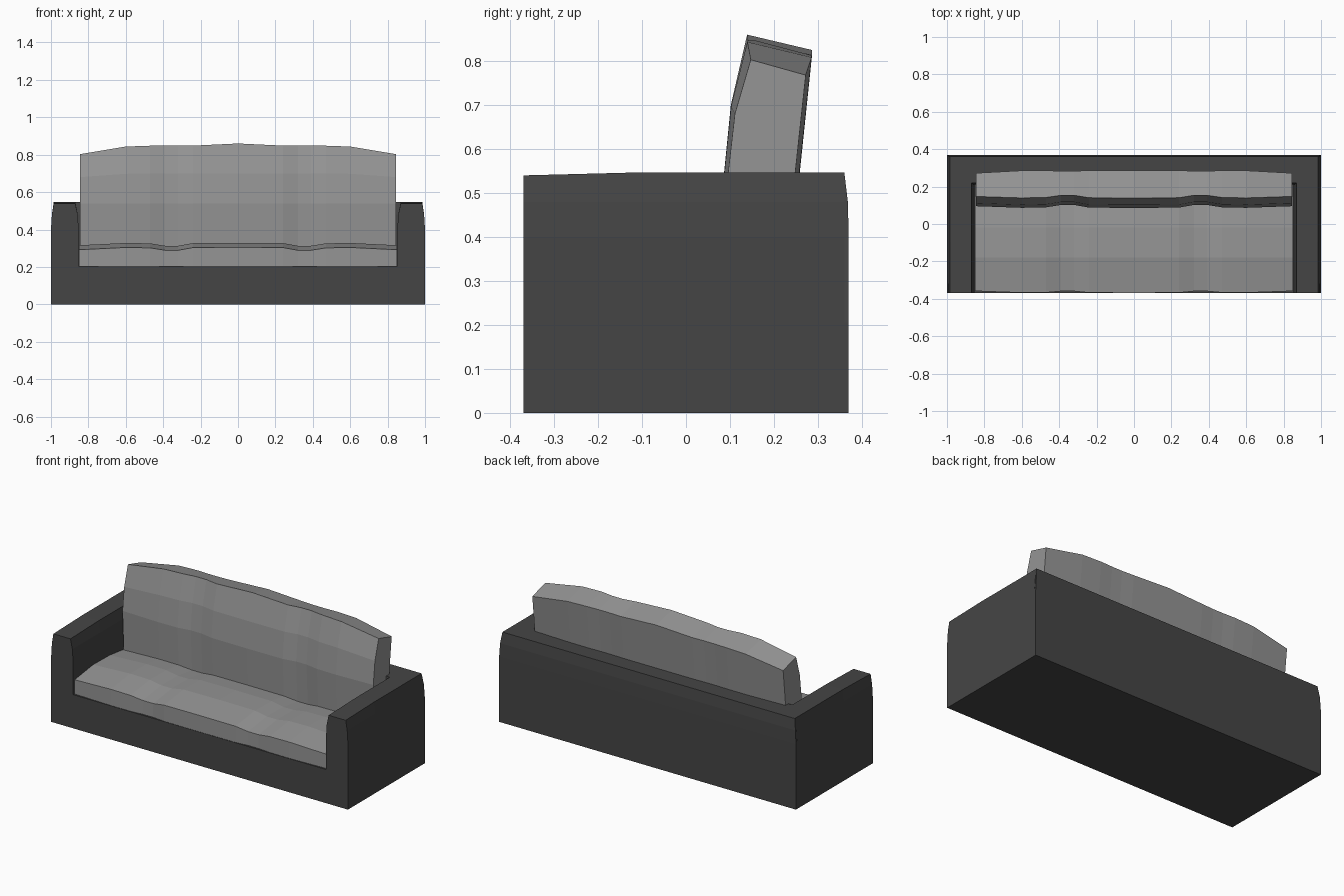
import bpy, bmesh

if "Cube" in bpy.data.objects:
    bpy.data.objects.remove(bpy.data.objects["Cube"])

def material(name, v):
    m = bpy.data.materials.new(name)
    m.diffuse_color = (v, v, v, 1)
    m.use_nodes = True
    m.node_tree.nodes["Principled BSDF"].inputs["Base Color"].default_value = m.diffuse_color
    return m

DARK = material("charcoal fabric", 0.06)
LIGHT = material("grey cushion fabric", 0.30)

def finish(name, bm, mat):
    bmesh.ops.recalc_face_normals(bm, faces=bm.faces)
    me = bpy.data.meshes.new(name)
    bm.to_mesh(me)
    bm.free()
    me.materials.append(mat)
    ob = bpy.data.objects.new(name, me)
    bpy.context.collection.objects.link(ob)
    return ob

def loft(name, sections, mat):
    """Skin a list of closed sections with equal point counts, capping both ends."""
    bm = bmesh.new()
    rings = [[bm.verts.new(p) for p in s] for s in sections]
    n = len(rings[0])
    for a, b in zip(rings, rings[1:]):
        for i in range(n):
            j = (i + 1) % n
            bm.faces.new((a[i], a[j], b[j], b[i]))
    bm.faces.new(rings[0])
    bm.faces.new(rings[-1])
    return finish(name, bm, mat)

# Base slab
loft("base", [[(-1, y, 0), (1, y, 0), (1, y, 0.205), (-1, y, 0.205)]
              for y in (-0.37, 0.37)], DARK)

# Arms, tapering slightly towards the top and softened at the front
def arm(name, s):
    def section(y, top):
        pts = [(1, 0.2), (1, 0.40), (0.995, 0.48), (0.985, top), (0.87, top),
               (0.857, 0.48), (0.852, 0.40), (0.852, 0.2)]
        return [(s * x, y, z) for x, z in pts]
    loft(name, [section(-0.37, 0.54), section(-0.1, 0.547), section(0.36, 0.547)], DARK)

arm("left_arm", -1)
arm("right_arm", 1)

# Back wall behind the cushion
back = [(0.37, 0.2), (0.37, 0.40), (0.368, 0.48), (0.36, 0.547), (0.22, 0.547), (0.21, 0.48), (0.21, 0.2)]
taper = {0.547: 0.985, 0.48: 0.995}
loft("back_wall", [[(s * taper.get(z, 1), y, z) for y, z in back] for s in (-1, 1)], DARK)

# Cushion columns: x, dip amount (soft seams), end amount
half = [(0.0, 0, 0), (0.24, 0.1, 0), (0.32, 1, 0), (0.39, 1, 0),
        (0.47, 0.2, 0), (0.6, 0, 0.1), (0.845, 0.2, 1)]
columns = [(-x, d, e) for x, d, e in half[:0:-1]] + half

# Seat cushion
def seat_section(x, d, e):
    s = 1 if x > 0 else -1
    x += s * 0.005 * e
    dz = 0.016 * d + 0.010 * e
    fy = 0.009 * d + 0.008 * e
    return [(x, -0.368 + fy, 0.2), (x, -0.368 + fy, 0.305 - dz), (x, -0.18, 0.329 - dz),
            (x, -0.02, 0.326 - dz), (x, 0.15, 0.305 - dz), (x, 0.15, 0.2)]
loft("seat_cushion", [seat_section(*c) for c in columns], LIGHT)

# Back cushion, leaning backwards
def back_section(x, d, e):
    f = 0.016 * d + 0.006 * e
    drop = 0.045 * e + 0.012 * min(1, abs(x) / 0.25)
    by = 0.004 * d + 0.014 * e
    return [(x, 0.10 + f, 0.25), (x, 0.086 + f, 0.54), (x, 0.102 + f, 0.70 - 0.02 * e),
            (x, 0.139 + f * 0.9, 0.86 - drop), (x, 0.287 - by, 0.825 - drop),
            (x, 0.258 - by * 0.7, 0.54), (x, 0.24, 0.25)]
loft("back_cushion", [back_section(*c) for c in columns], LIGHT)
